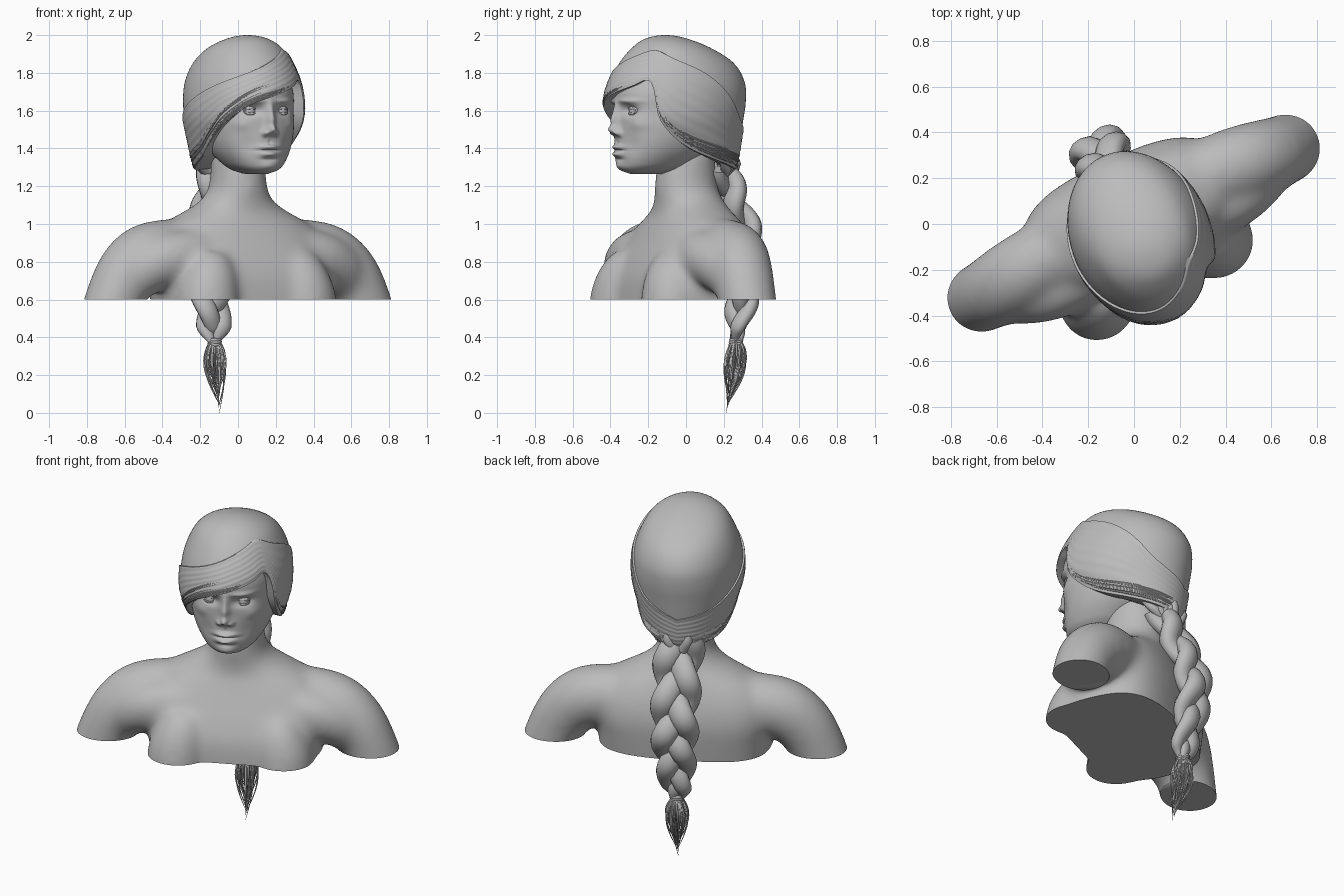
import bpy, bmesh, random
from math import sin, cos, pi, radians, exp, sqrt
from mathutils import Vector

random.seed(4)
TURN = radians(25)          # the whole bust is turned about the vertical

if "Cube" in bpy.data.objects:
    bpy.data.objects.remove(bpy.data.objects["Cube"])

grey = bpy.data.materials.new("plaster grey")
grey.use_nodes = True
grey.diffuse_color = (0.5, 0.5, 0.5, 1)
grey.node_tree.nodes["Principled BSDF"].inputs["Base Color"].default_value = (0.5, 0.5, 0.5, 1)


# ---------- helpers ----------
def smooth_value(keys, x):
    """Hermite interpolation of (position, value) pairs."""
    x = min(max(x, keys[0][0]), keys[-1][0])
    last = len(keys) - 1
    i = next(k for k in range(last) if x <= keys[k + 1][0])

    def slope(k):
        a, b = keys[max(k - 1, 0)], keys[min(k + 1, last)]
        return (b[1] - a[1]) / (b[0] - a[0])
    (x0, y0), (x1, y1) = keys[i], keys[i + 1]
    d = x1 - x0
    t = (x - x0) / d
    h = t * t * (3 - 2 * t)
    return (y0 + (y1 - y0) * h + d * slope(i) * t * (1 - t) ** 2
            - d * slope(i + 1) * t * t * (1 - t))


def section(stations, z):
    """Half width, front and back of a lofted body at height z (top first)."""
    top = stations[0][0]
    w = sqrt(max(top - z, 0))
    return [smooth_value([(sqrt(top - s[0]), s[k]) for s in stations], w) for k in (1, 2, 3)]


def ring_point(sec, angle, z, power=2.0, grow=0.0):
    half, front, back = sec
    s, c = sin(angle), cos(angle)
    e = 2 / power
    u = (half + grow) * abs(s) ** e * (1 if s > 0 else -1)
    v = (front + back) / 2 - ((back - front) / 2 + grow) * abs(c) ** e * (1 if c > 0 else -1)
    return Vector((u, v, z))


def skin_rings(bm, rings, caps=True):
    rows = [[bm.verts.new(p) for p in ring] for ring in rings]
    for a, b in zip(rows, rows[1:]):
        for i in range(len(a)):
            j = (i + 1) % len(a)
            bm.faces.new((a[i], a[j], b[j], b[i]))
    if caps:
        bm.faces.new(rows[0])
        bm.faces.new(rows[-1][::-1])


def add_tube(bm, path, radii, sides=10, flat=1.0):
    """Tube along a path; flat squeezes it front to back."""
    rings = []
    for i, p in enumerate(path):
        along = (path[min(i + 1, len(path) - 1)] - path[max(i - 1, 0)]).normalized()
        ref = Vector((0, 1, 0)) if abs(along.y) < 0.9 else Vector((0, 0, 1))
        side = along.cross(ref).normalized()
        out = side.cross(along)
        rings.append([p + radii[i] * (side * cos(t) + out * sin(t) * flat)
                      for t in (2 * pi * k / sides for k in range(sides))])
    skin_rings(bm, rings)


def finish(name, bm, angle=45):
    bmesh.ops.remove_doubles(bm, verts=bm.verts, dist=0.00005)
    bmesh.ops.recalc_face_normals(bm, faces=bm.faces)
    mesh = bpy.data.meshes.new(name)
    bm.to_mesh(mesh)
    bm.free()
    mesh.materials.append(grey)
    obj = bpy.data.objects.new(name, mesh)
    bpy.context.collection.objects.link(obj)
    obj.rotation_euler.z = TURN
    bpy.ops.object.select_all(action="DESELECT")
    obj.select_set(True)
    bpy.context.view_layer.objects.active = obj
    bpy.ops.object.shade_smooth_by_angle(angle=radians(angle))
    return obj


def turn_steps(n):
    return [2 * pi * k / n - pi for k in range(n)]


# ---------- shoulders, chest and neck: blended, then cut flat ----------
TORSO = [(1.4, .14, -.13, .15), (1.2, .15, -.17, .17), (1.12, .2, -.165, .2),
         (1.06, .3, -.165, .225), (1, .41, -.19, .25), (.9, .48, -.24, .285),
         (.8, .49, -.29, .3), (.7, .48, -.325, .295), (.5, .47, -.34, .275)]
bm = bmesh.new()
heights = [1.4 - .9 * i / 45 for i in range(46)]
skin_rings(bm, [[ring_point(section(TORSO, z), t, z, 2 + min(max(1.1 - z, 0) * 3, 1))
                 for t in turn_steps(80)] for z in heights])
ARM = [(.25, .06, .87, .15), (.42, .05, .86, .165), (.55, .035, .825, .17),
       (.65, .02, .74, .165), (.725, .015, .61, .155), (.78, .015, .46, .15)]
CHEST_FOLD = [(.15, -.07, .86, .12), (.38, -.08, .83, .14), (.52, -.06, .79, .14),
              (.66, .01, .7, .14)]
BREAST = [(.25, -.15, .8, .12), (.27, -.2, .71, .15), (.29, -.215, .6, .17), (.29, -.215, .45, .17)]
for limb in (ARM, CHEST_FOLD, BREAST):
    steps = [(len(limb) - 1) * k / 16 for k in range(17)]
    u, v, z, r = [[smooth_value(list(enumerate(c)), s) for s in steps] for c in zip(*limb)]
    for side in (-1, 1):
        shift = .014 * side - .011
        add_tube(bm, [Vector((side * a, b + shift, c)) for a, b, c in zip(u, v, z)], r, 32)
body = finish("bust_body", bm)
remesh = body.modifiers.new("blend", "REMESH")
remesh.mode = "VOXEL"
remesh.voxel_size = 0.014
soften = body.modifiers.new("soften", "SMOOTH")
soften.iterations = 55
blended = bpy.data.meshes.new_from_object(body.evaluated_get(bpy.context.evaluated_depsgraph_get()))
bpy.data.objects.remove(body)
bm = bmesh.new()
bm.from_mesh(blended)
bpy.data.meshes.remove(blended)
cut = bmesh.ops.bisect_plane(bm, geom=bm.verts[:] + bm.edges[:] + bm.faces[:],
                             plane_co=(0, 0, .6), plane_no=(0, 0, -1), clear_outer=True)
rim = [e for e in cut["geom_cut"] if isinstance(e, bmesh.types.BMEdge)]
bmesh.ops.triangle_fill(bm, edges=rim, use_beauty=True)
finish("bust_body", bm, 60)

# ---------- head with sculpted face ----------
HEAD = [(1.92, 0, -.1, -.1), (1.88, .13, -.25, .1), (1.8, .2, -.36, .22), (1.7, .235, -.405, .26),
        (1.6, .24, -.4, .25), (1.5, .235, -.398, .2), (1.4, .205, -.4, .13),
        (1.32, .15, -.393, .01), (1.285, .105, -.373, -.06), (1.265, .05, -.32, -.14)]
# bumps: sideways, height, spread sideways, spread in height, push; sided ones repeat mirrored
MIDDLE = [(0, 1.6, .022, .045, .022), (0, 1.545, .026, .038, .035), (0, 1.497, .028, .025, .05),
          (0, 1.408, .05, .013, .026), (0, 1.37, .044, .015, .028), (0, 1.389, .055, .004, -.014),
          (0, 1.342, .045, .011, -.008), (0, 1.305, .045, .02, .008), (0, 1.43, .008, .014, -.005)]
SIDED = [(.033, 1.48, .016, .015, .024), (.09, 1.602, .046, .026, -.03),
         (.1, 1.65, .06, .014, .014), (.15, 1.53, .04, .035, .012), (.11, 1.42, .04, .05, -.008)]
BUMPS = MIDDLE + SIDED + [(-b[0],) + b[1:] for b in SIDED]


def face_point(angle, z):
    p = ring_point(section(HEAD, z), angle, z, 2.15)
    if cos(angle) > 0:
        p.y -= sum(h * exp(-((p.x - u) / su) ** 2 - ((z - c) / sz) ** 2)
                   for u, c, su, sz, h in BUMPS)
    return p


bm = bmesh.new()
columns = [t - .55 * sin(t) for t in turn_steps(150)]     # denser towards the face
rows = [1.92 - .655 * i / 130 for i in range(131)]
skin_rings(bm, [[face_point(t, z) for t in columns] for z in rows])
finish("head", bm, 70)

# eyes with upper and lower lids
bm = bmesh.new()
lids = bmesh.new()
for side in (-1, 1):
    eye = Vector((side * .092, -.336, 1.597))
    ball = bmesh.ops.create_uvsphere(bm, u_segments=20, v_segments=12, radius=.037)
    bmesh.ops.translate(bm, verts=ball["verts"], vec=eye)
    for tilt in (.45, -.38):
        arc = [-1.2 + .2 * k for k in range(13)]
        path = [eye + .037 * Vector((sin(t), -cos(t) * cos(tilt), cos(t) * sin(tilt))) for t in arc]
        add_tube(lids, path, [.002 + .004 * cos(t) for t in arc], 8)
finish("eyes", bm)
finish("eyelids", lids)

# ---------- hair: smooth cap above, combed band below ----------
HAIR = [(2, 0, -.12, -.12), (1.98, .11, -.23, 0), (1.93, .195, -.3, .13), (1.85, .25, -.37, .26),
        (1.75, .287, -.425, .32), (1.65, .3, -.45, .325), (1.55, .295, -.445, .31),
        (1.45, .268, -.39, .295), (1.35, .235, -.31, .28), (1.25, .19, -.2, .26)]
RIDGE = [(-180, 1.45), (-140, 1.5), (-100, 1.62), (-60, 1.73), (-15, 1.82), (20, 1.89), (45, 1.92),
         (70, 1.87), (95, 1.8), (115, 1.7), (140, 1.55), (180, 1.45)]
EDGE = [(-180, 1.28), (-120, 1.29), (-82, 1.35), (-65, 1.44), (-50, 1.53), (-25, 1.625), (2, 1.68),
        (30, 1.73), (45, 1.76), (52, 1.7), (58, 1.55), (72, 1.43), (100, 1.35), (150, 1.29),
        (180, 1.28)]


def hair_point(angle, z, grow=0.0):
    return ring_point(section(HAIR, z), angle, z, 2.0, grow)


bm = bmesh.new()
columns = turn_steps(160)
limits = [(smooth_value(RIDGE, t * 180 / pi), smooth_value(EDGE, t * 180 / pi)) for t in columns]
rings = []
for i in range(31):
    s = i / 30
    rings.append([hair_point(t, 2 - (2 - r) * s * s) for t, (r, e) in zip(columns, limits)])
for i in range(49):
    s = i / 48
    grow = .01 + .0008 * sin(s * 44) - .03 * max(s - .8, 0)
    rings.append([hair_point(t, r + (e - r) * s, grow) for t, (r, e) in zip(columns, limits)])
for lift, tuck in ((.006, -.05), (.03, -.1)):
    rings.append([hair_point(t, e + lift, tuck) for t, (r, e) in zip(columns, limits)])
skin_rings(bm, rings, caps=False)
finish("hair_cap", bm, 50)

# loose locks following the lower edge of the hair
bm = bmesh.new()
for start, end in [(25, -172), (50, 172)] * 9:
    lift, shift = random.uniform(.004, .08), random.uniform(0, 25)
    path = []
    for k in range(57):
        deg = start + (end - start) * (k / 56) + shift * (1 - k / 56) * (-1 if end < 0 else 1)
        path.append(hair_point(radians(deg), smooth_value(EDGE, deg) + lift, .007))
    add_tube(bm, path, [.001 + .006 * sin(pi * k / 56) for k in range(57)], 6)
# bundles drawn together at the nape
for side in (-1, 1):
    for k in range(5):
        a = Vector((side * (.17 - .03 * k), .13 + .03 * k, 1.33 + .015 * k))
        b = Vector((side * .025, .2 + .012 * k, 1.25))
        mid = (a + b) / 2 + Vector((side * .02, .015, 0))
        add_tube(bm, [a, (a + mid) / 2, mid, (mid + b) / 2, b], [.01, .022, .028, .03, .03], 10)
finish("hair_locks", bm)

# ---------- braid ----------
SPINE = [(0, .235), (.2, .275), (.4, .295), (.6, .33), (.75, .36), (.9, .35), (1.05, .295),
         (1.15, .25), (1.3, .185)]
bm = bmesh.new()
for strand in range(3):
    path, radii = [], []
    for k in range(71):
        s = k / 70
        z = 1.3 - .92 * s
        phase = 2 * pi * (s * 1.45 + strand / 3)
        size = 1.05 - .1 * s if s < .5 else 1 - 1.1 * (s - .5) ** 1.5
        size *= 1 - .5 * max(s - .92, 0) / .08
        path.append(Vector((.07 * size * sin(phase),
                            smooth_value(SPINE, z) + .036 * size * sin(2 * phase), z)))
        radii.append(.068 * size)
    add_tube(bm, path, radii, 12, .75)
finish("braid", bm)

# band around the end of the braid
bm = bmesh.new()
for z in (.365, .378, .39):
    v = smooth_value(SPINE, z)
    add_tube(bm, [Vector((.03 * cos(t), v + .03 * sin(t), z + .004 * sin(t))) for t in turn_steps(20)]
             + [Vector((-.03, v, z))], [.009] * 21, 8)
finish("braid_tie", bm)

# brush of loose hair below the band
bm = bmesh.new()
for n in range(75):
    angle, spread = random.uniform(0, 2 * pi), random.uniform(.25, 1)
    low = 0 if n == 0 else random.uniform(.02, .19)
    path = []
    for k in range(13):
        s = k / 12
        z = .38 - (.38 - low) * s
        r = spread * (.02 * (1 - s) + .053 * sin(pi * s ** .85))
        path.append(Vector((r * cos(angle), smooth_value(SPINE, z) + r * sin(angle), z)))
    add_tube(bm, path, [.001 + .007 * (1 - k / 12) for k in range(13)], 5)
finish("braid_tail", bm)
